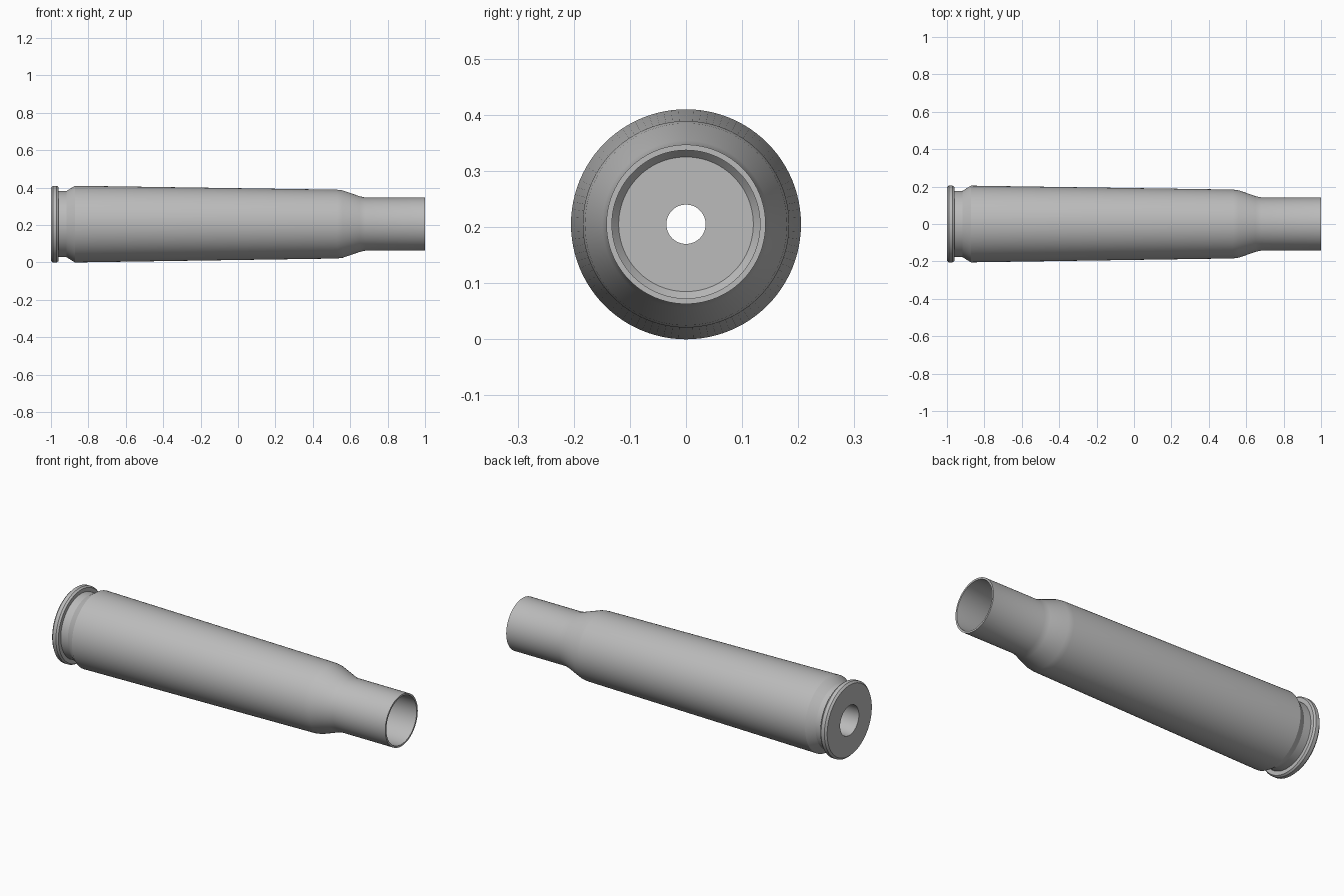
import bpy
import bmesh
import math
from mathutils import Vector

cube = bpy.data.objects.get("Cube")
if cube:
    bpy.data.objects.remove(cube, do_unlink=True)

RADIUS = 0.205
SEGMENTS = 96

metal = bpy.data.materials.new("grey_metal")
metal.use_nodes = True
colour = (0.5, 0.5, 0.5, 1)
metal.diffuse_color = colour
metal.node_tree.nodes["Principled BSDF"].inputs["Base Color"].default_value = colour

# Half section as (position along x, radius), a closed loop
rim = [(-1, 0.195), (-0.99, RADIUS), (-0.97, RADIUS), (-0.96, 0.198)]
groove = [(-0.96, 0.177), (-0.917, 0.177)]
body = [(-0.872, RADIUS), (0.53, 0.184), (0.56, 0.18)]
neck = [(0.65, 0.149), (0.68, 0.142), (1, 0.142)]
bore = [(1, 0.132), (0.68, 0.132), (0.54, 0.17)]
cavity = [(-0.7, 0.155), (-0.77, 0.145), (-0.8, 0.12)]
flash_hole = [(-0.8, 0.035), (-0.89, 0.035)]
primer_pocket = [(-0.89, 0.082), (-1, 0.082)]
section = rim + groove + body + neck + bore + cavity + flash_hole + primer_pocket

# Turn the section around the long axis
bm = bmesh.new()
verts = [bm.verts.new((x, 0, r)) for x, r in section]
edges = [bm.edges.new((a, b)) for a, b in zip(verts, verts[1:] + verts[:1])]
bmesh.ops.spin(bm, geom=verts + edges, cent=Vector(), axis=Vector((1, 0, 0)),
               angle=math.tau, steps=SEGMENTS, use_merge=False)
bmesh.ops.remove_doubles(bm, verts=bm.verts[:], dist=0.0001)
bmesh.ops.recalc_face_normals(bm, faces=bm.faces[:])
bmesh.ops.translate(bm, verts=bm.verts[:], vec=(0, 0, RADIUS))

mesh = bpy.data.meshes.new("cartridge_case")
bm.to_mesh(mesh)
bm.free()
mesh.materials.append(metal)
case = bpy.data.objects.new("cartridge_case", mesh)
bpy.context.collection.objects.link(case)

# Smooth the round walls, keep the turned edges crisp
bpy.context.view_layer.objects.active = case
case.select_set(True)
bpy.ops.object.shade_smooth_by_angle(angle=math.radians(20))
